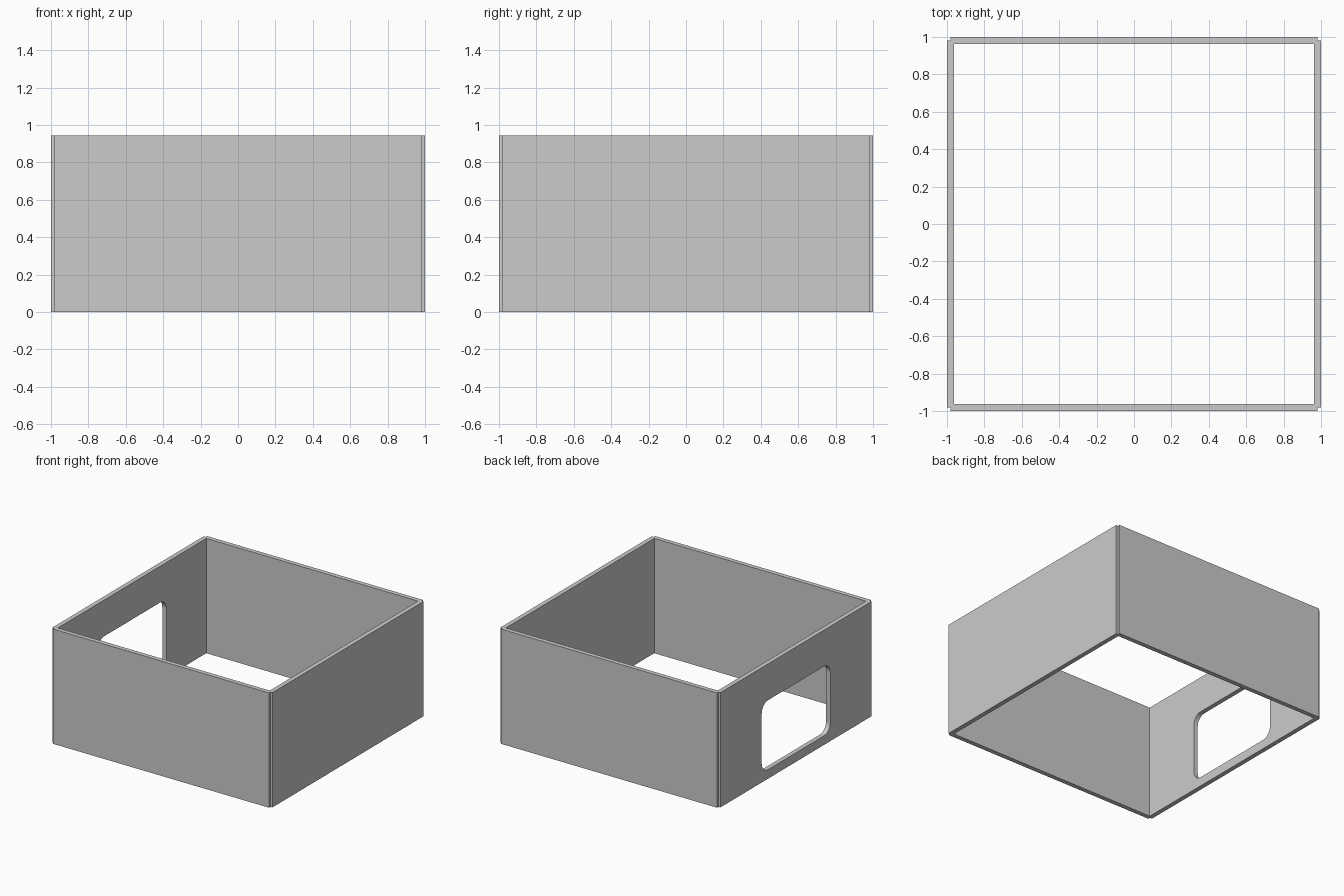
import bpy, bmesh, math
from mathutils import Matrix

if "Cube" in bpy.data.objects:
    bpy.data.objects.remove(bpy.data.objects["Cube"])

HEIGHT = 0.943
OUTER = 1.0
INNER = 0.9625
NOTCH = 0.018


def prism(name, points, depth, matrix=Matrix()):
    """Extrude a 2D outline along local z, then place it with a matrix."""
    bm = bmesh.new()
    face = bm.faces.new([bm.verts.new((x, y, 0)) for x, y in points])
    ext = bmesh.ops.extrude_face_region(bm, geom=[face])
    moved = [v for v in ext["geom"] if isinstance(v, bmesh.types.BMVert)]
    bmesh.ops.translate(bm, verts=moved, vec=(0, 0, depth))
    bmesh.ops.transform(bm, matrix=matrix, verts=bm.verts)
    bmesh.ops.recalc_face_normals(bm, faces=bm.faces)
    mesh = bpy.data.meshes.new(name)
    bm.to_mesh(mesh)
    bm.free()
    obj = bpy.data.objects.new(name, mesh)
    bpy.context.collection.objects.link(obj)
    return obj


def rounded_rect(w, h, r, steps=8):
    """Outline of a rounded rectangle centred on the origin."""
    pts = []
    for i, (sx, sy) in enumerate([(1, 1), (-1, 1), (-1, -1), (1, -1)]):
        for k in range(steps + 1):
            a = math.pi / 2 * (i + k / steps)
            pts.append((sx * (w / 2 - r) + r * math.cos(a),
                        sy * (h / 2 - r) + r * math.sin(a)))
    return pts


def cut(target, cutter):
    """Subtract a cutter and remove it."""
    cutter.hide_render = True
    mod = target.modifiers.new("cut", "BOOLEAN")
    mod.operation = "DIFFERENCE"
    mod.solver = "EXACT"
    mod.object = cutter
    bpy.context.view_layer.objects.active = target
    bpy.ops.object.modifier_apply(modifier=mod.name)
    bpy.data.objects.remove(cutter)


# Wall ring with a small square notch down each outer corner
o, n = OUTER, OUTER - NOTCH
outline = []
for i in range(4):
    c, s = round(math.cos(i * math.pi / 2)), round(math.sin(i * math.pi / 2))
    outline += [(x * c - y * s, x * s + y * c) for x, y in [(o, n), (n, n), (n, o)]]
walls = prism("walls", outline, HEIGHT)

# Open interior, no floor or lid
square = [(-INNER, -INNER), (INNER, -INNER), (INNER, INNER), (-INNER, INNER)]
cut(walls, prism("interior_cutter", square, 2, Matrix.Translation((0, 0, -0.5))))

# Rounded opening in the left wall: local x -> y, local y -> z, local z -> x
Z0, Z1 = 0.075, 0.645
axes = Matrix(((0, 0, 1, -1.2), (1, 0, 0, 0), (0, 1, 0, (Z0 + Z1) / 2), (0, 0, 0, 1)))
cut(walls, prism("opening_cutter", rounded_rect(0.89, Z1 - Z0, 0.08), 0.4, axes))
